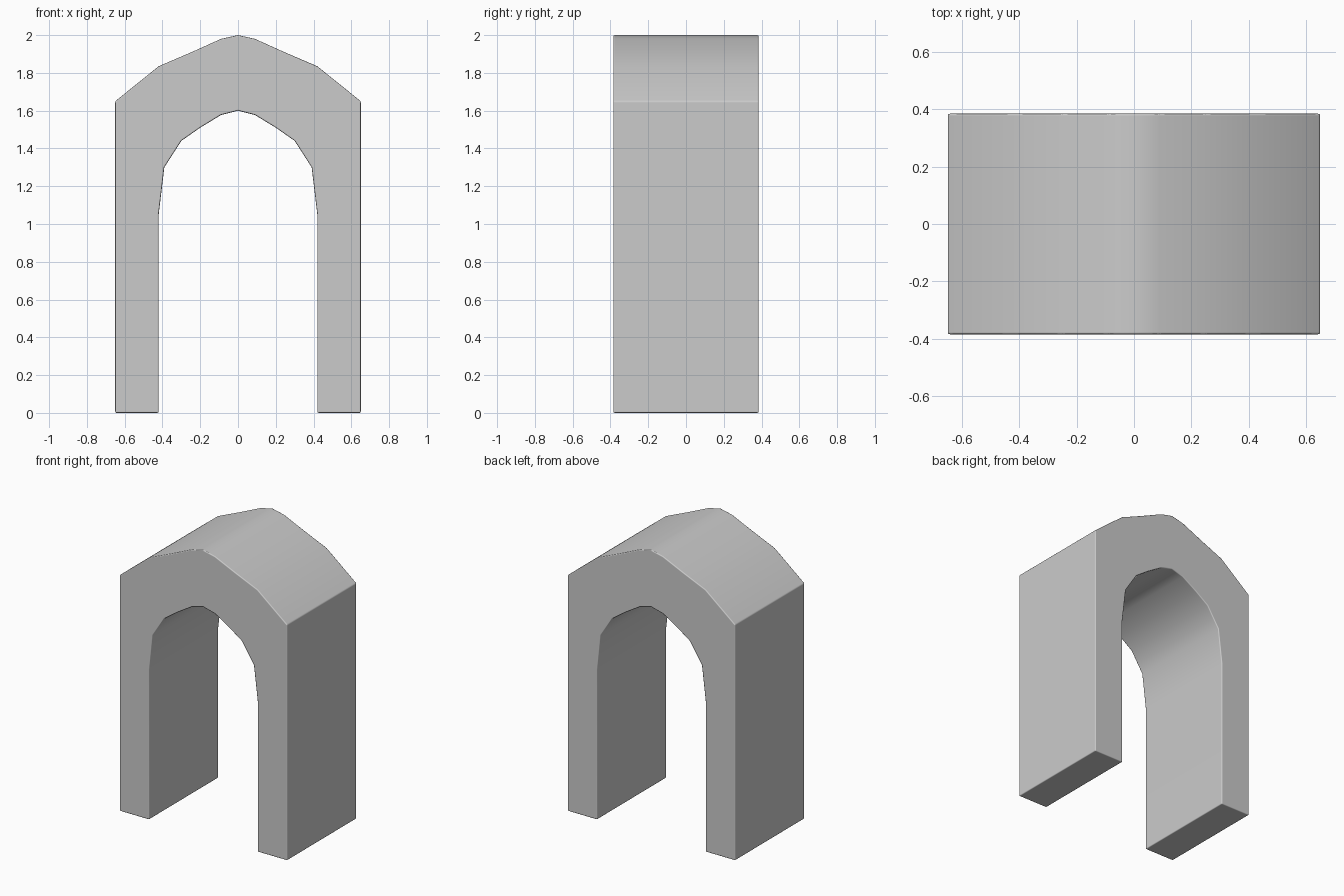
import bpy, bmesh, math

if "Cube" in bpy.data.objects:
    bpy.data.objects.remove(bpy.data.objects["Cube"])

HALF_DEPTH = 0.385

# Right half of the arch outline, listed from the floor to the crown
outer = [(0.65, 0), (0.65, 1.65), (0.42, 1.835), (0.25, 1.908), (0.09, 1.98), (0, 2.0)]
inner = [(0.42, 0), (0.42, 1.05), (0.39, 1.30), (0.30, 1.44),
         (0.20, 1.51), (0.09, 1.577), (0, 1.60)]


def mirrored(half):
    """Full curve from the right foot over the crown to the left foot."""
    return half + [(-x, z) for x, z in reversed(half[:-1])]


# Closed profile, extruded through the depth
profile = mirrored(outer) + mirrored(inner)[::-1]
bm = bmesh.new()
front = bm.faces.new([bm.verts.new((x, -HALF_DEPTH, z)) for x, z in profile])
extruded = bmesh.ops.extrude_face_region(bm, geom=[front], use_keep_orig=True)
moved = [g for g in extruded["geom"] if isinstance(g, bmesh.types.BMVert)]
bmesh.ops.translate(bm, verts=moved, vec=(0, 2 * HALF_DEPTH, 0))
bmesh.ops.recalc_face_normals(bm, faces=bm.faces)

mesh = bpy.data.meshes.new("archway")
bm.to_mesh(mesh)
bm.free()
arch = bpy.data.objects.new("archway", mesh)
bpy.context.collection.objects.link(arch)

# Smooth vault and roof, with narrow rounded corners
bpy.context.view_layer.objects.active = arch
arch.select_set(True)
bpy.ops.object.shade_smooth_by_angle(angle=math.radians(48))
bevel = arch.modifiers.new("soft_edges", "BEVEL")
bevel.width = 0.007
bevel.segments = 2
bevel.limit_method = "ANGLE"
bevel.angle_limit = math.radians(48)
bevel.harden_normals = True
